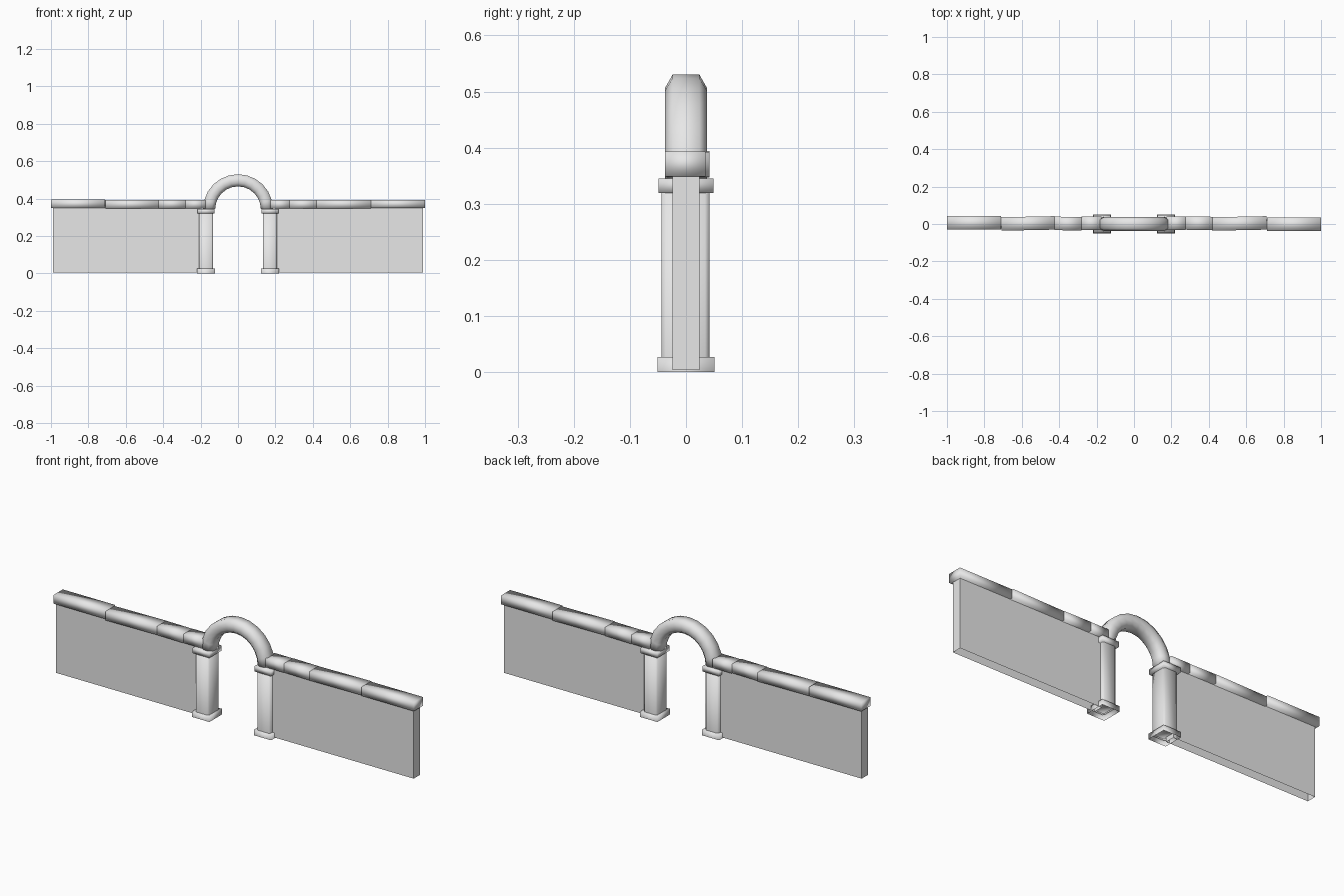
import bpy, bmesh, math
from mathutils import Matrix

cube = bpy.data.objects.get("Cube")
if cube:
    bpy.data.objects.remove(cube, do_unlink=True)

stone = bpy.data.materials.new("grey_stone")
stone.use_nodes = True
stone.diffuse_color = (0.8, 0.8, 0.8, 1)
stone.node_tree.nodes["Principled BSDF"].inputs["Base Color"].default_value = (0.8, 0.8, 0.8, 1)


def finish(name, bm, smooth=True):
    bmesh.ops.recalc_face_normals(bm, faces=bm.faces)
    mesh = bpy.data.meshes.new(name)
    for face in bm.faces:
        face.smooth = smooth
    bm.to_mesh(mesh)
    bm.free()
    mesh.materials.append(stone)
    obj = bpy.data.objects.new(name, mesh)
    bpy.context.collection.objects.link(obj)
    return obj


def block(name, x, y, z, yaw=0, bevel=0, smooth=True, open_bottom=False):
    """Box from (min, max) ranges, turned about its own vertical axis."""
    bm = bmesh.new()
    ranges = (x, y, z)
    size = [hi - lo for lo, hi in ranges]
    centre = [(hi + lo) / 2 for lo, hi in ranges]
    matrix = (Matrix.Translation(centre) @ Matrix.Rotation(yaw, 4, "Z")
              @ Matrix.Diagonal((*size, 1)))
    bmesh.ops.create_cube(bm, size=1, matrix=matrix)
    if bevel:
        edges = [e for e in bm.edges
                 if abs(e.verts[0].co.z - e.verts[1].co.z) > 0.001]
        bmesh.ops.bevel(bm, geom=edges, offset=bevel, segments=1, affect="EDGES")
    if open_bottom:
        low = [f for f in bm.faces if f.calc_center_median().z < z[0] + 0.001]
        bmesh.ops.delete(bm, geom=low, context="FACES_ONLY")
    return finish(name, bm, smooth)


# Walls and gate pillars on both sides
for side, s in (("left", 1), ("right", -1)):
    def span(a, b):
        return tuple(sorted((s * a, s * b)))

    block(side + "_wall", span(0.2, 0.99), (-0.024, 0.024), (0.004, 0.36),
          smooth=False, open_bottom=True)
    block(side + "_pillar_shaft", span(0.133, 0.208), (-0.044, 0.042),
          (0.02, 0.33), bevel=0.008, open_bottom=True)
    block(side + "_pillar_base", span(0.123, 0.219), (-0.051, 0.051),
          (0, 0.027), open_bottom=True)
    block(side + "_pillar_capital", span(0.125, 0.217), (-0.049, 0.049),
          (0.319, 0.345))

# Coping stones: x start, x end, y offset, z lift, yaw
copings = [
    (-1.0, -0.71, 0.006, 0.003, 0),
    (-0.71, -0.425, 0.003, 0, 0.02),
    (-0.425, -0.28, 0.002, 0.001, -0.02),
    (-0.28, -0.175, 0.004, 0, 0),
    (0.175, 0.275, 0.004, 0, 0),
    (0.275, 0.42, 0.004, 0, -0.02),
    (0.42, 0.71, 0.003, 0.001, 0.02),
    (0.71, 1.0, -0.001, 0.002, 0),
]
for i, (x0, x1, dy, dz, yaw) in enumerate(copings, 1):
    block(f"coping_stone_{i}", (x0, x1), (dy - 0.036, dy + 0.036),
          (0.347 + dz, 0.391 + dz), yaw=yaw)

# Arch: an eight-sided section swept over the gateway
section = [(0.187, 0.024), (0.164, 0.037), (0.14, 0.037), (0.122, 0.02)]
section += [(r, -y) for r, y in reversed(section)]
steps = 12
bm = bmesh.new()
rings = []
for i in range(steps + 1):
    a = math.pi * i / steps
    rings.append([bm.verts.new((r * math.cos(a), y, 0.343 + r * math.sin(a)))
                  for r, y in section])
n = len(section)
for ring, following in zip(rings, rings[1:]):
    for j in range(n):
        k = (j + 1) % n
        bm.faces.new((ring[j], ring[k], following[k], following[j]))
bm.faces.new(rings[0])
bm.faces.new(rings[-1])
finish("gate_arch", bm)
